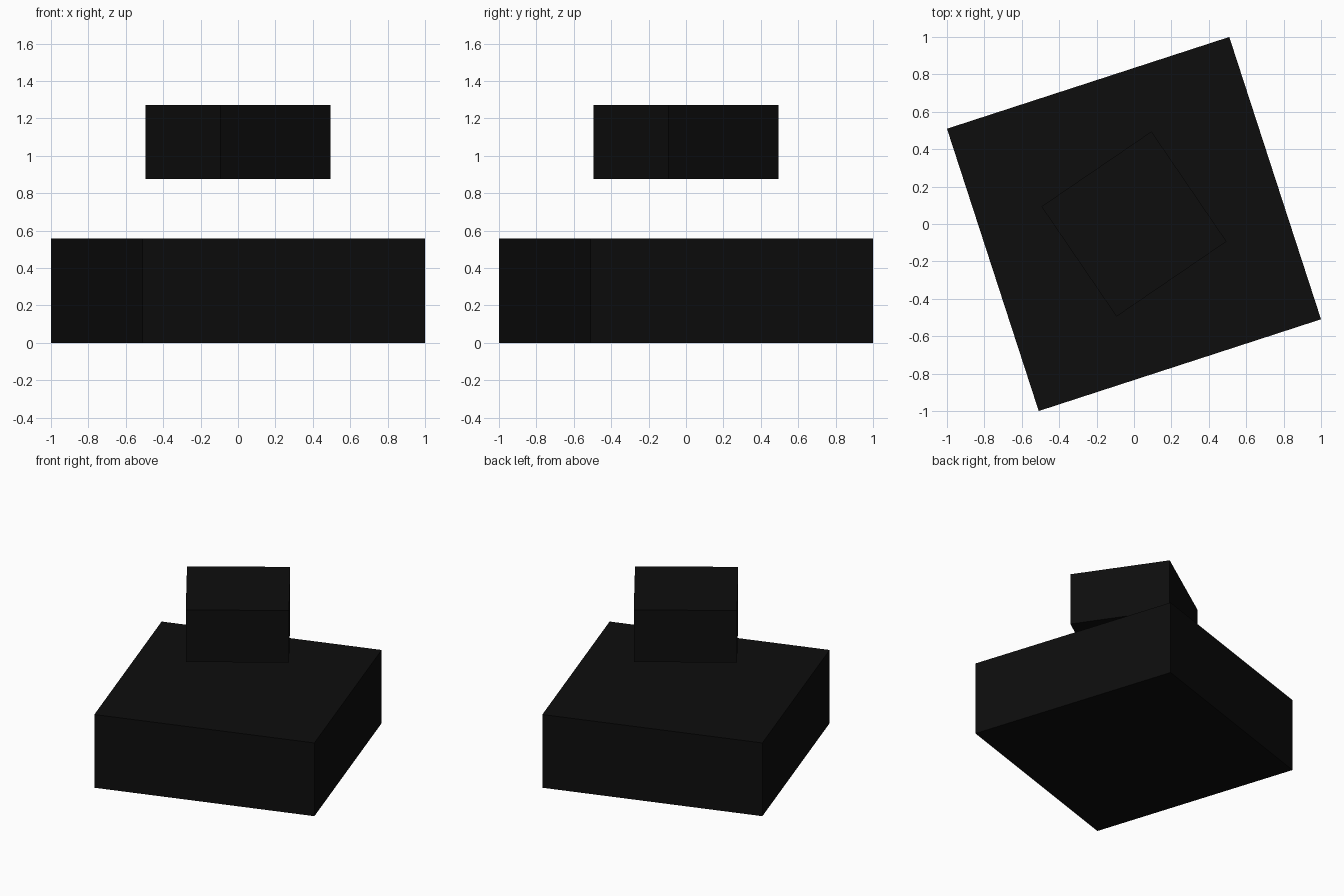
import bpy
from math import radians

if "Cube" in bpy.data.objects:
    bpy.data.objects.remove(bpy.data.objects["Cube"])

black = bpy.data.materials.new("near_black")
black.diffuse_color = (0.004, 0.004, 0.004, 1)
black.use_nodes = True
black.node_tree.nodes["Principled BSDF"].inputs["Base Color"].default_value = black.diffuse_color


def block(name, side, z0, z1, angle):
    """Square block between two heights, turned about the vertical axis."""
    bpy.ops.mesh.primitive_cube_add(size=1, location=(0, 0, (z0 + z1) / 2),
                                    rotation=(0, 0, radians(angle)))
    ob = bpy.context.object
    ob.name = name
    ob.scale = (side, side, z1 - z0)
    ob.data.materials.append(black)
    return ob


# Wide base slab on the ground
block("base_block", 1.587, 0, 0.557, 18)
# Smaller block floating above it, turned further
block("floating_block", 0.712, 0.875, 1.271, 34.3)
